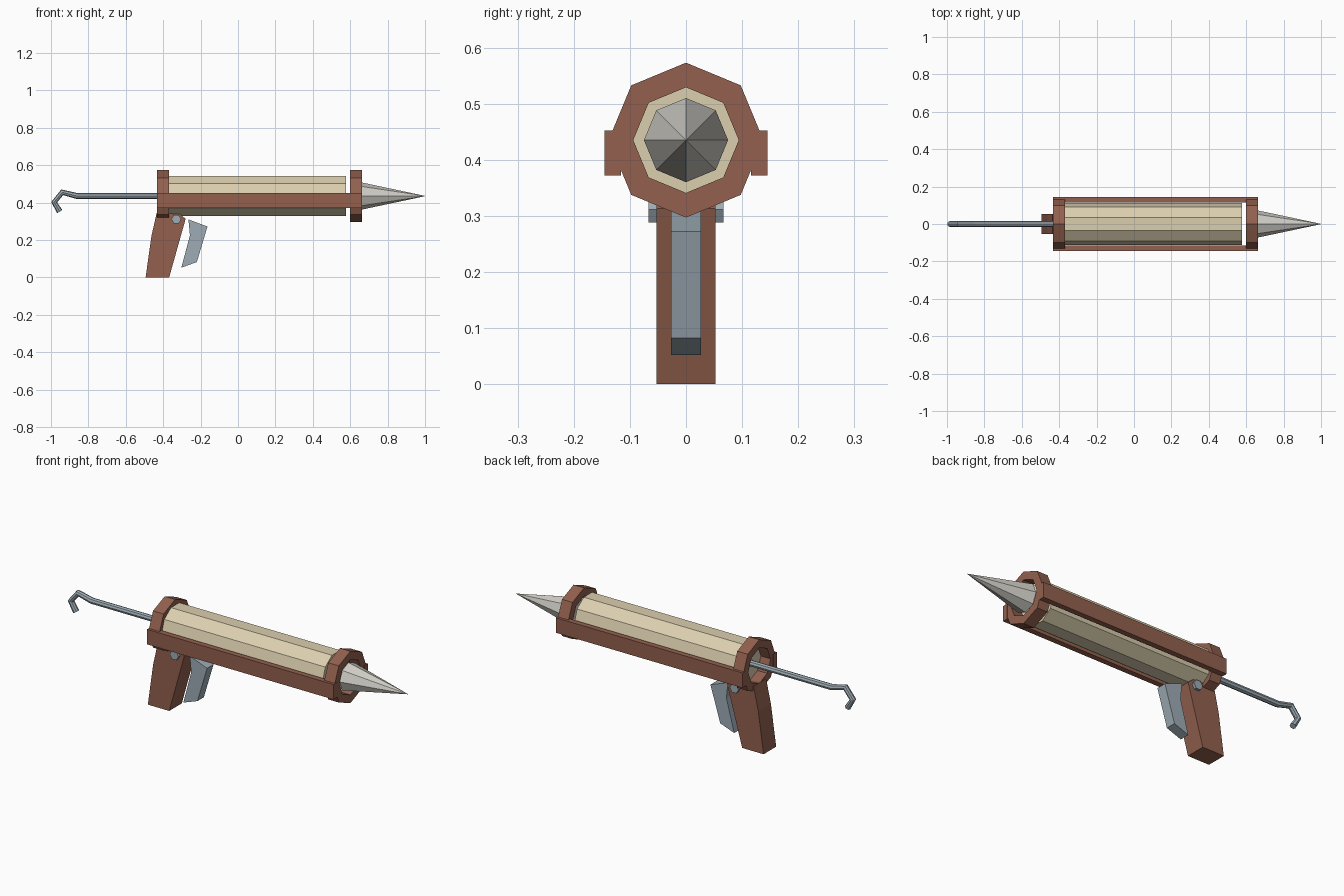
import bpy, bmesh, math
from mathutils import Vector

cube = bpy.data.objects.get("Cube")
if cube:
    bpy.data.objects.remove(cube)

AXIS_Z = 0.435


def material(name, rgb):
    m = bpy.data.materials.new(name)
    m.use_nodes = True
    m.diffuse_color = (*rgb, 1)
    m.node_tree.nodes["Principled BSDF"].inputs["Base Color"].default_value = (*rgb, 1)
    return m


brown = material("brown", (0.29, 0.118, 0.077))
cream = material("cream", (0.71, 0.62, 0.43))
steel = material("blue_grey_steel", (0.34, 0.41, 0.46))
pale = material("pale_grey", (0.64, 0.62, 0.57))


def finish(name, bm, mat):
    bmesh.ops.recalc_face_normals(bm, faces=bm.faces)
    mesh = bpy.data.meshes.new(name)
    bm.to_mesh(mesh)
    bm.free()
    mesh.materials.append(mat)
    obj = bpy.data.objects.new(name, mesh)
    bpy.context.collection.objects.link(obj)
    return obj


def turned(name, profile, sides, mat, phase=0.0, closed=False):
    """Facetted solid around the barrel axis from (x, radius) points."""
    bm = bmesh.new()
    loops = []
    for x, r in profile:
        angles = [phase + math.tau * i / sides for i in range(sides)]
        loops.append([bm.verts.new((x, r * math.sin(a), AXIS_Z + r * math.cos(a)))
                      for a in angles])
    pairs = list(zip(loops, loops[1:]))
    if closed:
        pairs.append((loops[-1], loops[0]))
    else:
        bm.faces.new(loops[0])
        bm.faces.new(loops[-1])
    for a, b in pairs:
        for i in range(sides):
            j = (i + 1) % sides
            bm.faces.new((a[i], a[j], b[j], b[i]))
    bmesh.ops.remove_doubles(bm, verts=bm.verts, dist=1e-5)
    return finish(name, bm, mat)


def slab(name, outline, y0, y1, mat):
    """Side outline of (x, z) points extruded across y."""
    bm = bmesh.new()
    face = bm.faces.new([bm.verts.new((x, y0, z)) for x, z in outline])
    out = bmesh.ops.extrude_face_region(bm, geom=[face])
    verts = [v for v in out["geom"] if isinstance(v, bmesh.types.BMVert)]
    bmesh.ops.translate(bm, verts=verts, vec=Vector((0, y1 - y0, 0)))
    return finish(name, bm, mat)


# Cartridge and nozzle
turned("cartridge", [(-0.375, 0.113), (0.578, 0.113)], 10, cream, math.pi / 10)
turned("nozzle", [(0.65, 0.075), (0.95, 0.01145), (1.0, 0.0008)], 8, pale)

# Octagonal end rings
for name, x0, x1 in (("rear_ring", -0.432, -0.37), ("front_ring", 0.6, 0.662)):
    turned(name, [(x0, 0.094), (x0, 0.138), (x1, 0.138), (x1, 0.094)], 8, brown, closed=True)

# Side rails joining the rings
rail = [(-0.434, 0.372), (0.664, 0.372), (0.664, 0.452), (-0.434, 0.452)]
for name, side in (("left_rail", 1), ("right_rail", -1)):
    slab(name, rail, side * 0.116, side * 0.145, brown)

# Grip, trigger and hinge pin
slab("grip", [(-0.494, 0), (-0.368, 0), (-0.28, 0.313), (-0.31, 0.338),
              (-0.43, 0.338), (-0.437, 0.35), (-0.463, 0.22)][:4]
     + [(-0.435, 0.345), (-0.463, 0.22)], -0.053, 0.053, brown)
slab("trigger", [(-0.265, 0.31), (-0.163, 0.272), (-0.22, 0.082),
                 (-0.303, 0.052), (-0.257, 0.225)], -0.027, 0.027, steel)
hexagon = [(-0.33 + 0.026 * math.cos(i * math.pi / 3),
            0.311 + 0.026 * math.sin(i * math.pi / 3)) for i in range(6)]
slab("hinge_pin", hexagon, -0.067, 0.067, steel)

# Hooked plunger rod
curve = bpy.data.curves.new("plunger_rod", "CURVE")
curve.dimensions = "3D"
curve.bevel_depth = 0.016
curve.bevel_resolution = 2
curve.use_fill_caps = True
path = [(-0.37, AXIS_Z), (-0.86, AXIS_Z), (-0.94, 0.455), (-0.983, 0.402), (-0.953, 0.352)]
spline = curve.splines.new("POLY")
spline.points.add(len(path) - 1)
for point, (x, z) in zip(spline.points, path):
    point.co = (x, 0, z, 1)
spline.use_smooth = False
curve.materials.append(steel)
rod = bpy.data.objects.new("plunger_rod", curve)
bpy.context.collection.objects.link(rod)
